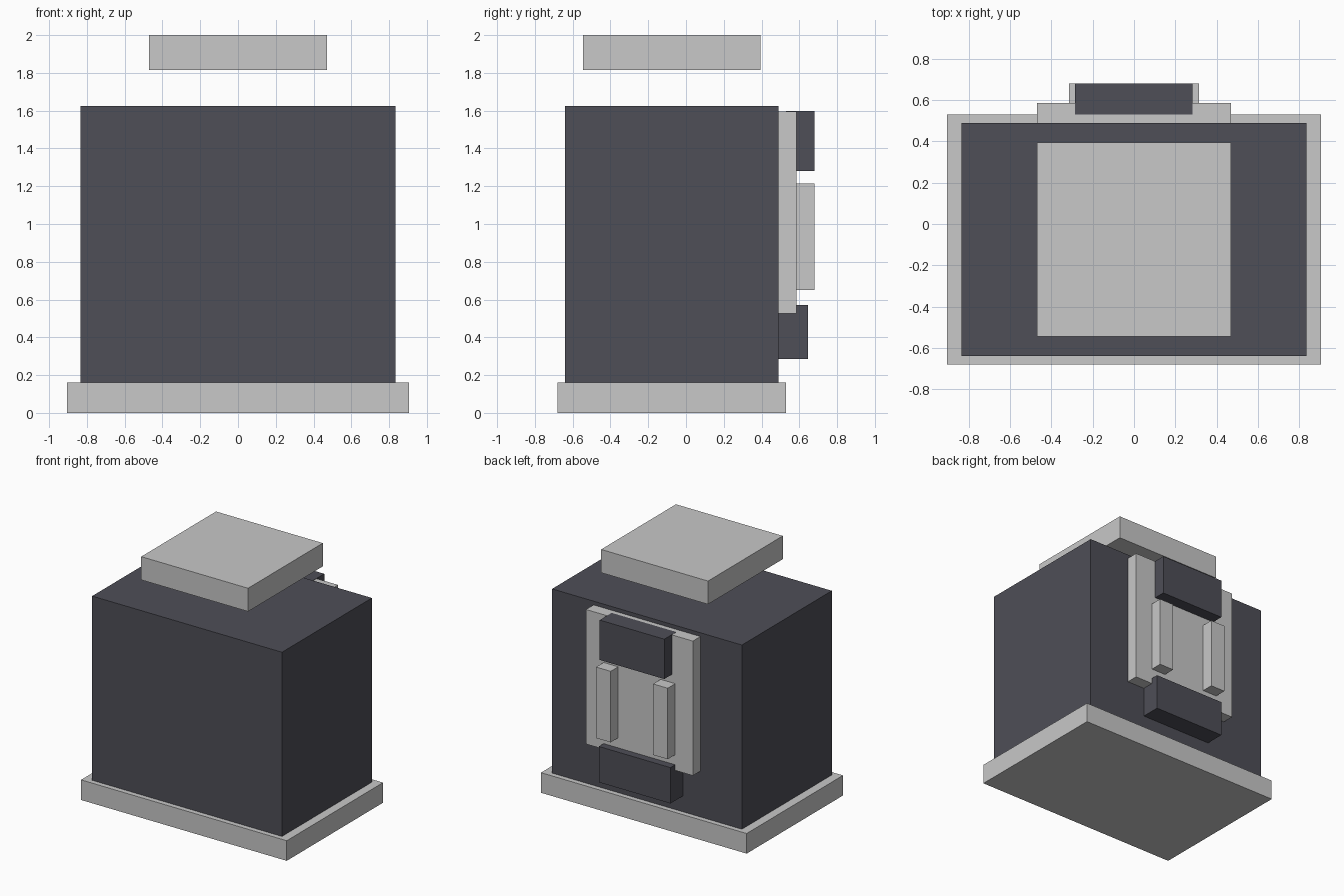
import bpy

# Remove the default cube
cube = bpy.data.objects.get("Cube")
if cube:
    bpy.data.objects.remove(cube, do_unlink=True)


def make_material(name, rgb):
    mat = bpy.data.materials.new(name)
    mat.use_nodes = True
    mat.diffuse_color = (*rgb, 1)
    mat.node_tree.nodes["Principled BSDF"].inputs["Base Color"].default_value = (*rgb, 1)
    return mat


light = make_material("light_grey", (0.578, 0.578, 0.578))
dark = make_material("dark_slate", (0.077, 0.077, 0.095))


def box(name, mat, x, y, z):
    """Box from its (min, max) extent on each axis."""
    spans = (x, y, z)
    bpy.ops.mesh.primitive_cube_add(size=1)
    obj = bpy.context.object
    obj.name = obj.data.name = name
    for v in obj.data.vertices:
        v.co = [lo + (hi - lo) * (c + 0.5) for c, (lo, hi) in zip(v.co, spans)]
    obj.data.materials.append(mat)
    return obj


# Main body on its base slab, with the floating cap above
box("base_slab", light, (-0.905, 0.905), (-0.68, 0.53), (0, 0.16))
box("body", dark, (-0.835, 0.835), (-0.64, 0.49), (0.16, 1.625))
box("floating_cap", light, (-0.47, 0.47), (-0.545, 0.395), (1.815, 2))

# Back panel with its dark blocks
box("back_panel", light, (-0.47, 0.47), (0.49, 0.585), (0.525, 1.595))
box("upper_block", dark, (-0.285, 0.283), (0.53, 0.68), (1.28, 1.597))
box("lower_block", dark, (-0.315, 0.315), (0.49, 0.645), (0.285, 0.57))

# Pair of upright bars on the panel
for side, sign in (("left", 1), ("right", -1)):
    x = sorted((sign * 0.187, sign * 0.315))
    box(side + "_bar", light, x, (0.585, 0.68), (0.65, 1.215))
